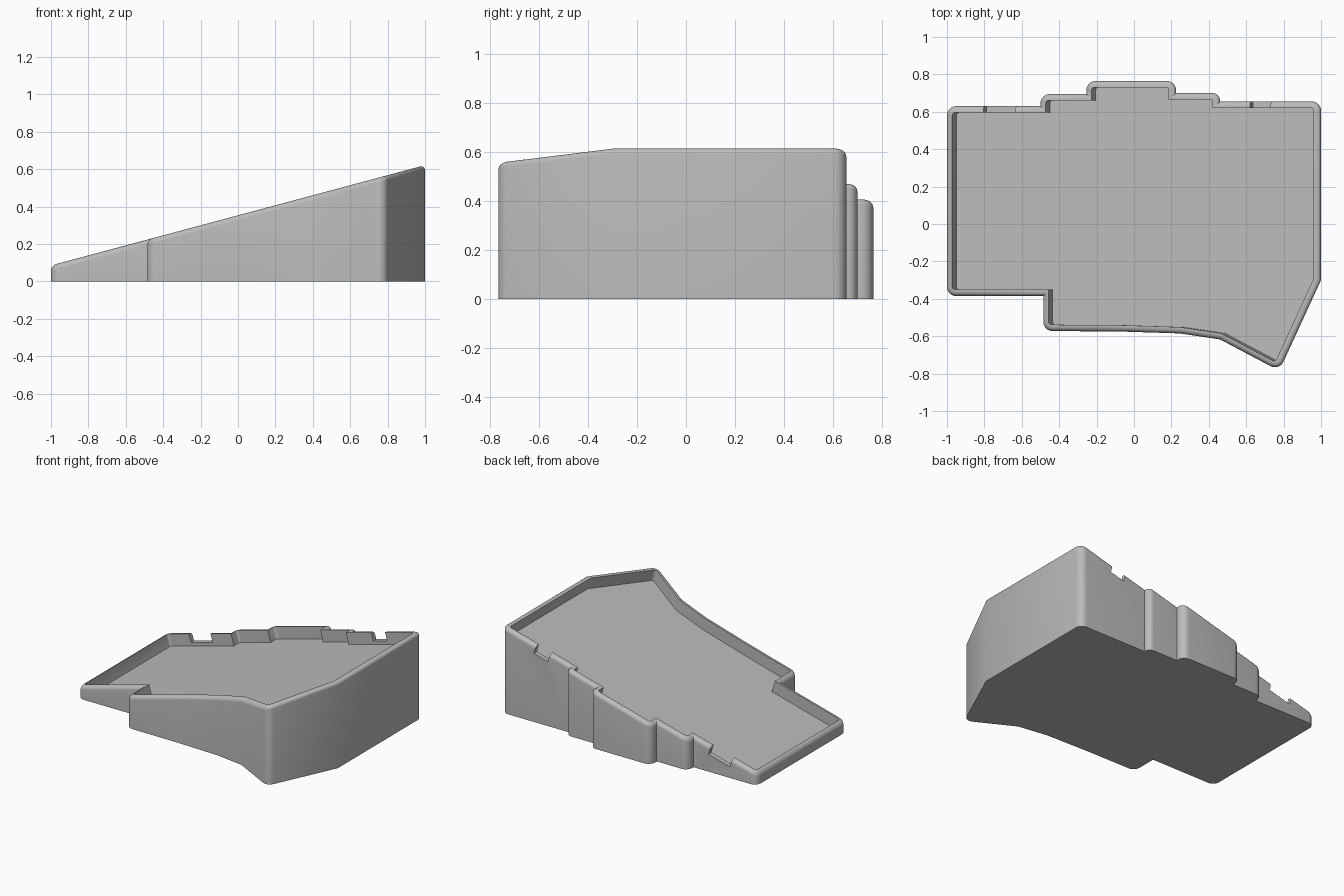
import bpy, bmesh, math
from mathutils import Vector, Matrix

cube = bpy.data.objects.get("Cube")
if cube:
    bpy.data.objects.remove(cube, do_unlink=True)

SLOPE, MID = 0.268, 0.353          # tilted top plane
TILT = math.atan(SLOPE)
NORMAL = Vector((-math.sin(TILT), 0, math.cos(TILT)))
WALL, FILLET, POCKET, NOTCH = 0.034, 0.028, 0.085, 0.06

# Outline corners, counter-clockwise: x, y, corner radius
CORNERS = [
    (-1, -.385, .05), (-.485, -.385, 0), (-.485, -.572, .05), (-.07, -.575, 0),
    (.245, -.585, 0), (.46, -.617, 0), (.777, -.785, .05), (1, -.3, 0),
    (1, .655, .05), (.46, .655, 0), (.46, .7, .04), (.225, .7, 0),
    (.225, .765, .05), (-.255, .765, .05), (-.255, .695, 0),
    (-.5, .695, .05), (-.5, .63, 0), (-1, .63, .05),
]


def top_z(x):
    return MID + SLOPE * x


def rounded(corners, steps=8):
    """Replace each corner that has a radius by an arc."""
    out = []
    for i, (x, y, r) in enumerate(corners):
        p = Vector((x, y))
        if r == 0:
            out.append(p)
            continue
        a = (Vector(corners[i - 1][:2]) - p).normalized()
        b = (Vector(corners[(i + 1) % len(corners)][:2]) - p).normalized()
        half = a.angle(b) / 2
        centre = p + (a + b).normalized() * r / math.sin(half)
        start = p + a * r / math.tan(half) - centre
        for k in range(steps + 1):
            turn = (math.pi - 2 * half) * k / steps
            out.append(centre + Matrix.Rotation(turn, 2) @ start)
    return out


def inset(points, dist):
    """Move the outline inward with mitred corners."""
    out = []
    for i, p in enumerate(points):
        d1 = (p - points[i - 1]).normalized()
        d2 = (points[(i + 1) % len(points)] - p).normalized()
        n1, n2 = Vector((-d1.y, d1.x)), Vector((-d2.y, d2.x))
        out.append(p + (n1 + n2) * dist / (1 + n1.dot(n2)))
    return out


def add_object(name, bm):
    bmesh.ops.recalc_face_normals(bm, faces=bm.faces)
    mesh = bpy.data.meshes.new(name)
    bm.to_mesh(mesh)
    bm.free()
    obj = bpy.data.objects.new(name, mesh)
    bpy.context.collection.objects.link(obj)
    return obj


# Rings from the base, over the rounded rim, down to the pocket floor
outline = rounded(CORNERS)
rings = [[Vector((p.x, p.y, 0)) for p in outline]]
for k in range(7):
    angle = math.pi / 2 * k / 6
    dist = FILLET * (1 - math.cos(angle))
    drop = FILLET * (1 - math.sin(angle))
    rings.append([Vector((p.x, p.y, top_z(p.x) - drop)) for p in inset(outline, dist)])
rim = []
for p in inset(outline, WALL):
    x = p.x - 0.006
    rim.append(Vector((x, p.y, top_z(x))))
rings.append(rim)
rings.append([v - NORMAL * POCKET for v in rim])

bm = bmesh.new()
loops = [[bm.verts.new(v) for v in ring] for ring in rings]
for low, high in zip(loops, loops[1:]):
    for i in range(len(low)):
        bm.faces.new((low[i - 1], low[i], high[i], high[i - 1]))
bm.faces.new(loops[0][::-1])       # underside
bm.faces.new(loops[-1])            # pocket floor
case = add_object("wedge_tray", bm)

# Two notches through the back wall
bm = bmesh.new()
for x0, x1 in ((-.805, -.635), (.62, .73)):
    mid = (x0 + x1) / 2
    place = (Matrix.Translation((mid, .625, top_z(mid)))
             @ Matrix.Rotation(-TILT, 4, 'Y')
             @ Matrix.Diagonal(((x1 - x0) / math.cos(TILT), .16, 2 * NOTCH, 1)))
    bmesh.ops.create_cube(bm, size=1, matrix=place)
cutter = add_object("notch_cutter", bm)
cutter.hide_render = True

bpy.ops.object.select_all(action='DESELECT')
case.select_set(True)
bpy.context.view_layer.objects.active = case
cut = case.modifiers.new("notches", 'BOOLEAN')
cut.operation = 'DIFFERENCE'
cut.solver = 'EXACT'
cut.object = cutter
bpy.ops.object.modifier_apply(modifier=cut.name)
bpy.data.objects.remove(cutter, do_unlink=True)

# Plain grey finish
grey = bpy.data.materials.new("plain grey")
grey.use_nodes = True
colour = (0.5, 0.5, 0.5, 1)
grey.diffuse_color = colour
grey.node_tree.nodes["Principled BSDF"].inputs["Base Color"].default_value = colour
case.data.materials.clear()
case.data.materials.append(grey)
bpy.ops.object.shade_smooth_by_angle(angle=math.radians(30))
